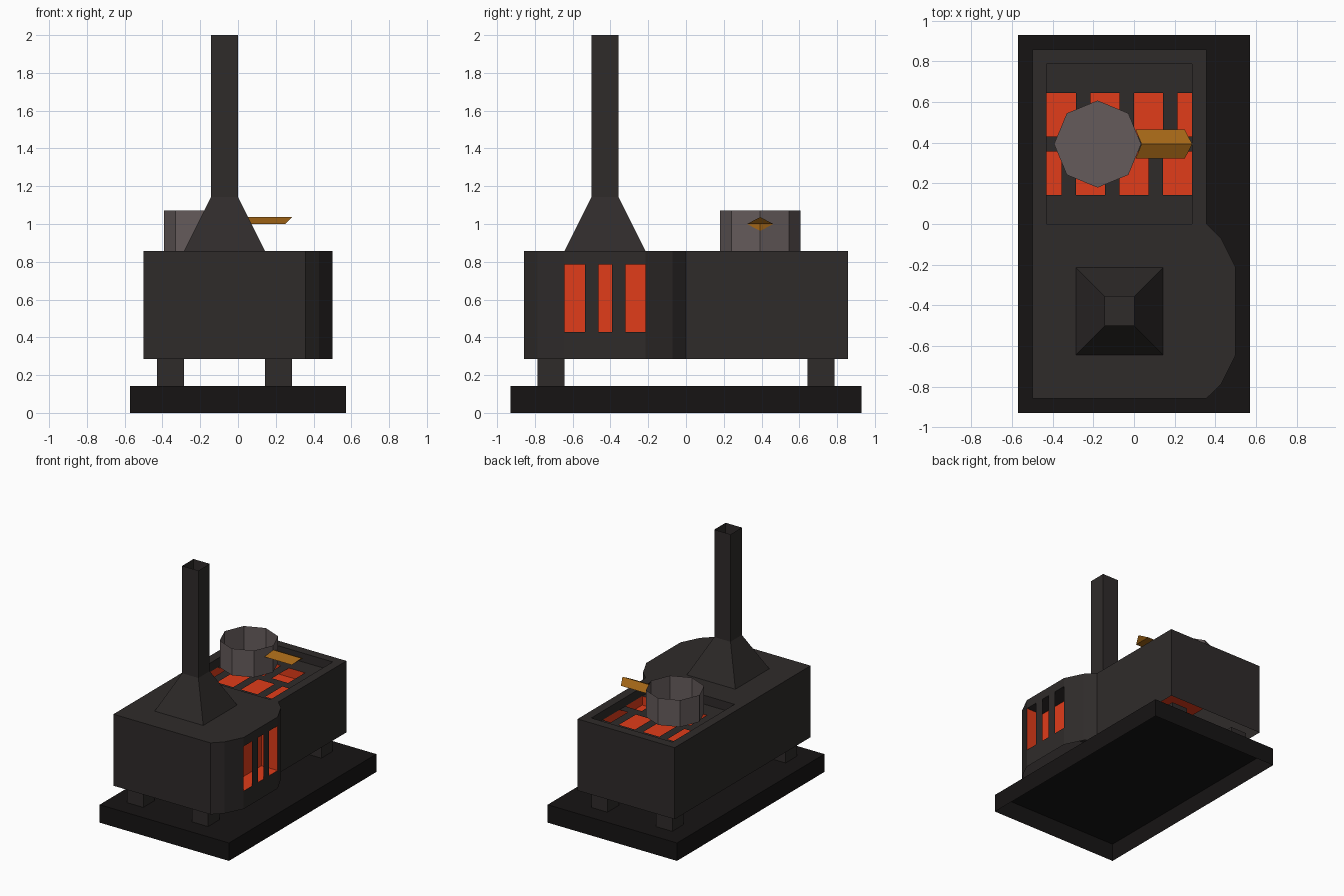
import bpy
from math import cos, sin, pi

if "Cube" in bpy.data.objects:
    bpy.data.objects.remove(bpy.data.objects["Cube"])


def material(name, r, g, b):
    m = bpy.data.materials.new(name)
    m.diffuse_color = (r, g, b, 1)
    m.use_nodes = True
    m.node_tree.nodes["Principled BSDF"].inputs["Base Color"].default_value = m.diffuse_color
    return m


IRON = material("iron", 0.028, 0.024, 0.023)
SLAB = material("slab", 0.008, 0.007, 0.007)
FIRE = material("fire", 0.75, 0.045, 0.01)
STEEL = material("steel", 0.13, 0.105, 0.105)
WOOD = material("wood", 0.36, 0.13, 0.008)


def from_polys(name, polys, mat):
    """Object from a list of polygons, sharing equal corners."""
    index, faces = {}, []
    for p in polys:
        faces.append([index.setdefault(tuple(round(c, 4) for c in v), len(index))
                      for v in p])
    me = bpy.data.meshes.new(name)
    me.from_pydata(list(index), [], faces)
    me.materials.append(mat)
    ob = bpy.data.objects.new(name, me)
    bpy.context.collection.objects.link(ob)
    return ob


def flat(pts, z):
    return [(x, y, z) for x, y in pts]


def walls(lo, hi, z0, z1, skip=()):
    """Side quads between two matching outlines (counter-clockwise)."""
    a, b = flat(lo, z0), flat(hi, z1)
    n = len(a)
    return [[a[i], a[(i + 1) % n], b[(i + 1) % n], b[i]]
            for i in range(n) if i not in skip]


def rect(x0, x1, y0, y1):
    return [(x0, y0), (x1, y0), (x1, y1), (x0, y1)]


# Base slab, hollow underneath
r = rect(-0.571, 0.571, -0.929, 0.929)
from_polys("base_slab", walls(r, r, 0, 0.143) + [flat(r, 0.143)], SLAB)

# Legs
for sx, x in (("left", -0.429), ("right", 0.143)):
    for sy, y in (("front", -0.786), ("back", 0.643)):
        r = rect(x, x + 0.143, y, y + 0.143)
        from_polys(f"{sy}_{sx}_leg",
                   walls(r, r, 0.143, 0.286) + [flat(r, 0.286)], IRON)

# Stove body shell with a bowed front section on the right
Z0, Z1, ZG = 0.286, 0.857, 0.786
front = [(-0.5, 0), (-0.5, -0.857), (0.357, -0.857), (0.429, -0.786),
         (0.5, -0.643), (0.5, -0.214), (0.429, -0.071), (0.357, 0)]
outline = front[1:] + [(0.357, 0.857), (-0.5, 0.857)]
body = walls(outline, outline, Z0, Z1, skip=(3,))
body.append(flat(front, Z1))

# Barred window wall
ys = [-0.643, -0.536, -0.464, -0.393, -0.321, -0.214]
zs = [Z0, 0.429, ZG, Z1]
for i in range(5):
    for j in range(3):
        if j == 1 and i % 2 == 0:
            continue
        body.append([(0.5, ys[i], zs[j]), (0.5, ys[i + 1], zs[j]),
                     (0.5, ys[i + 1], zs[j + 1]), (0.5, ys[i], zs[j + 1])])

# Rim and walls of the sunken cooking top
body.append(flat([(-0.5, 0), (-0.429, 0), (-0.429, 0.786), (0.286, 0.786),
                  (0.286, 0), (0.357, 0), (0.357, 0.857), (-0.5, 0.857)], Z1))
well = rect(-0.429, 0.286, 0, 0.786)
body += walls(well, well, Z1, ZG)
from_polys("stove_body", body, IRON)

# Cooking grate: cross bars plus staggered short bars
bars = [rect(-0.429, 0.286, a, b)
        for a, b in ((0, 0.143), (0.357, 0.429), (0.643, 0.786))]
for i in range(3):
    x = -0.357 + i * 0.214
    bars.append(rect(x, x + 0.071, 0.143, 0.357))
    bars.append(rect(x + 0.071, x + 0.143, 0.429, 0.643))
from_polys("cooking_grate", [flat(b, ZG) for b in bars], IRON)

# Ember tray under the grate
tray = rect(-0.429, 0.286, 0.143, 0.643)
from_polys("ember_tray", walls(tray, tray, ZG, 0.714) + [flat(tray, 0.714)], FIRE)

# Firebox behind the window bars, with an iron ceiling
box = rect(0.357, 0.5, -0.643, -0.214)
fire = [flat(box, 0.429)] + walls(box, box, ZG, 0.429, skip=(1,))
from_polys("firebox", fire, FIRE)
from_polys("firebox_ceiling", [flat(box[::-1], ZG)], IRON)

# Hood and open chimney
hood = rect(-0.286, 0.143, -0.643, -0.214)
pipe = rect(-0.143, 0, -0.5, -0.357)
from_polys("chimney", walls(hood, pipe, Z1, 1.143)
           + walls(pipe, pipe, 1.143, 2.0), IRON)

# Open octagonal pot
px, py, R = -0.179, 0.393, 0.214
ring = [(px + R * cos(i * pi / 4), py + R * sin(i * pi / 4)) for i in range(8)]
from_polys("pot", walls(ring, ring, Z1, 1.071) + [flat(ring, Z1)], STEEL)

# Pot handle: roof-shaped grip on a diamond mount
a, b = (0.008, py - 0.071, 1.0), (0.008, py + 0.071, 1.0)
top, low = (0.037, py, 1.036), (0.037, py, 0.964)
mid = (0.037, py, 1.0)
a2, b2, tip = (0.25, py - 0.071, 1.0), (0.25, py + 0.071, 1.0), (0.286, py, 1.036)
from_polys("pot_handle", [[a, a2, tip, top], [top, tip, b2, b],
                          [a2, b2, tip], [a, mid, b, b2, a2],
                          [a, low, mid], [mid, low, b]], WOOD)
